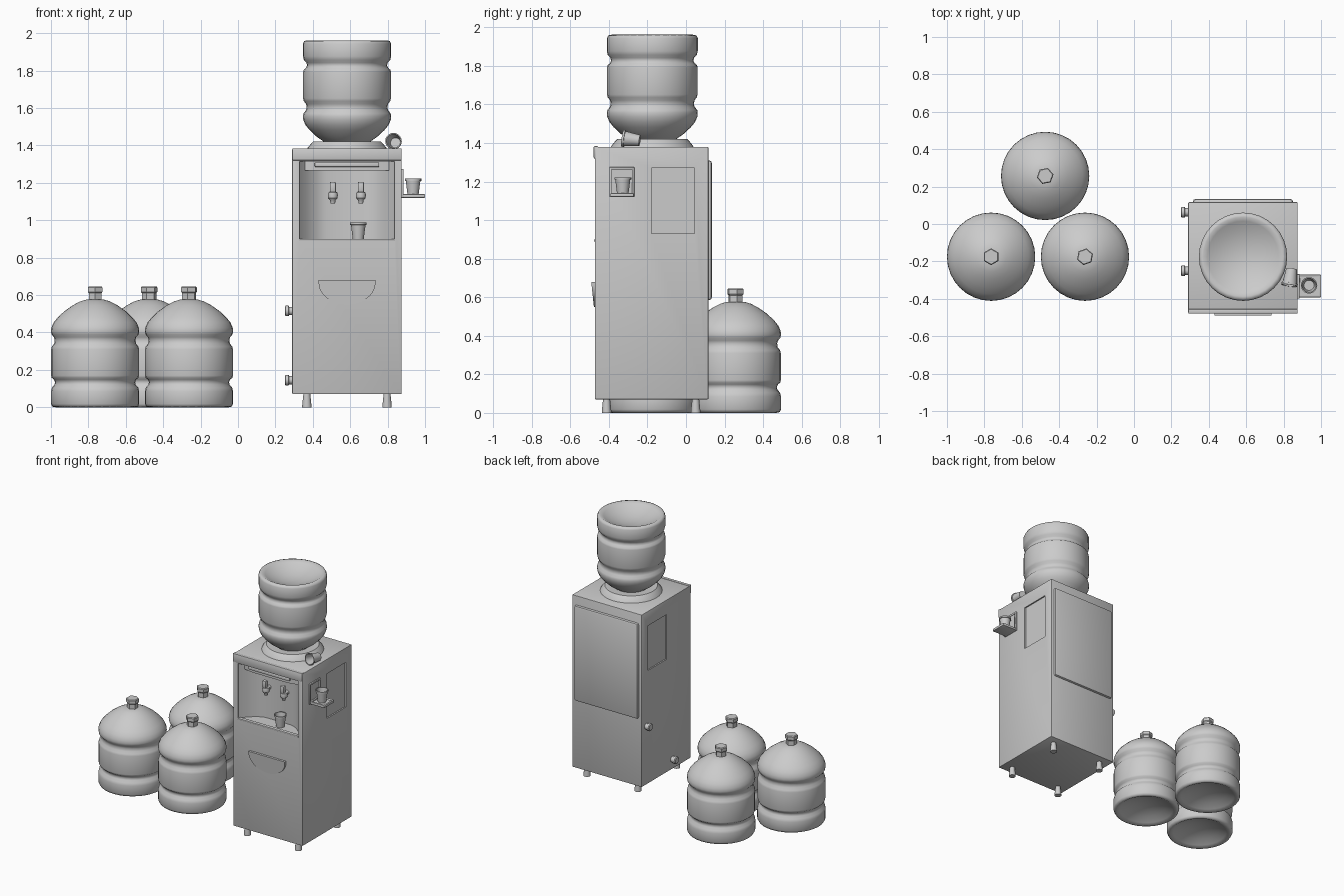
import bpy, bmesh, math
from mathutils import Matrix, Vector

if "Cube" in bpy.data.objects:
    bpy.data.objects.remove(bpy.data.objects["Cube"])


def finish(name, bm, angle=35):
    bmesh.ops.recalc_face_normals(bm, faces=bm.faces)
    me = bpy.data.meshes.new(name)
    bm.to_mesh(me)
    bm.free()
    ob = bpy.data.objects.new(name, me)
    bpy.context.collection.objects.link(ob)
    bpy.ops.object.select_all(action='DESELECT')
    bpy.context.view_layer.objects.active = ob
    ob.select_set(True)
    if angle:
        bpy.ops.object.shade_smooth_by_angle(angle=math.radians(angle))
    return ob


def lathe(name, profile, loc=(0, 0, 0), seg=32, rot=None, angle=35):
    """Revolve (radius, z) points around z; radius 0 closes the end."""
    bm = bmesh.new()
    rings = []
    for r, z in profile:
        n = 1 if r == 0 else seg
        rings.append([bm.verts.new((r * math.cos(2 * math.pi * i / seg),
                                    r * math.sin(2 * math.pi * i / seg), z)) for i in range(n)])
    for a, b in zip(rings, rings[1:]):
        for i in range(seg):
            j = (i + 1) % seg
            f = [a[i % len(a)], a[j % len(a)], b[j % len(b)], b[i % len(b)]]
            bm.faces.new(list(dict.fromkeys(f)))
    m = Matrix.Translation(loc) @ (rot or Matrix())
    bmesh.ops.transform(bm, matrix=m, verts=bm.verts)
    return finish(name, bm, angle)


def box(name, lo, hi, bevel=0):
    lo, hi = Vector(lo), Vector(hi)
    bm = bmesh.new()
    bmesh.ops.create_cube(bm, size=1)
    for v in bm.verts:
        v.co = Vector([(lo[k] + hi[k]) / 2 + v.co[k] * (hi[k] - lo[k]) for k in range(3)])
    if bevel:
        bmesh.ops.bevel(bm, geom=bm.edges[:], offset=bevel, segments=2, affect='EDGES', profile=0.5)
    return finish(name, bm, 35)


def prism(name, pts, z0, z1):
    """Extrude an (x, y) outline between two heights."""
    bm = bmesh.new()
    f = bm.faces.new([bm.verts.new((x, y, z0)) for x, y in pts])
    ext = bmesh.ops.extrude_face_region(bm, geom=[f])
    bmesh.ops.translate(bm, vec=(0, 0, z1 - z0),
                        verts=[v for v in ext['geom'] if isinstance(v, bmesh.types.BMVert)])
    return finish(name, bm, 35)


def cut(ob, cutter):
    cutter.hide_render = True
    mod = ob.modifiers.new("cut", 'BOOLEAN')
    mod.operation, mod.solver, mod.object = 'DIFFERENCE', 'EXACT', cutter
    bpy.context.view_layer.objects.active = ob
    bpy.ops.object.modifier_apply(modifier=mod.name)
    bpy.data.objects.remove(cutter)


CX, CY = 0.583, -0.175

# Cabinet with curved tap alcove and shallow side panels
cabinet = box("cabinet", (0.29, -0.473, 0.07), (0.875, 0.117, 1.38), 0.006)
half = [(0.253, -0.50), (0.253, -0.465), (0.22, -0.42), (0.165, -0.37), (0.11, -0.348)]
alcove = [(CX - x, y) for x, y in half] + [(CX + x, y) for x, y in reversed(half)]
cut(cabinet, prism("alcove_cutter", alcove, 0.895, 1.315))
for x in (0.29, 0.875):
    cut(cabinet, box("side_panel_cutter", (x - 0.01, -0.18, 0.93), (x + 0.01, 0.045, 1.27)))
bpy.ops.object.select_all(action='DESELECT')
cabinet.select_set(True)
bpy.context.view_layer.objects.active = cabinet
bpy.ops.object.shade_smooth_by_angle(angle=math.radians(30))

# Front lip, alcove canopy, drip ledge and back panel
box("top_lip", (0.29, -0.479, 1.32), (0.875, -0.455, 1.384), 0.005)
canopy = [(CX - 0.225, -0.435), (CX - 0.15, -0.45), (CX + 0.15, -0.45), (CX + 0.225, -0.435),
          (CX + 0.165, -0.36), (CX - 0.165, -0.36)]
prism("alcove_canopy", canopy, 1.265, 1.32)
box("canopy_bar", (0.41, -0.462, 1.285), (0.755, -0.44, 1.31), 0.005)
box("drip_ledge", (0.325, -0.477, 0.888), (0.84, -0.45, 0.9), 0.003)
box("back_panel", (0.315, 0.10, 0.585), (0.85, 0.134, 1.31), 0.014)

# Scooped door handle: half ellipse leaning outward at the top
bm = bmesh.new()
N = 20
front, back = [], []
for i in range(N + 1):
    a = math.pi + math.pi * i / N
    x, s = CX + 0.152 * math.cos(a), -math.sin(a)
    z = 0.665 - 0.115 * s
    front.append(bm.verts.new((x, -0.490 + 0.012 * s, z)))
    back.append(bm.verts.new((x, -0.465, z)))
tops = [bm.verts.new((CX + sx * 0.152, y, 0.68)) for sx, y in ((-1, -0.490), (1, -0.490), (1, -0.465), (-1, -0.465))]
bm.faces.new(front + [tops[1], tops[0]])
bm.faces.new(back + [tops[2], tops[3]])
for i in range(N):
    bm.faces.new((front[i], front[i + 1], back[i + 1], back[i]))
bm.faces.new(tops)
bm.faces.new((front[0], back[0], tops[3], tops[0]))
bm.faces.new((front[-1], back[-1], tops[2], tops[1]))
finish("door_handle", bm)

# Feet
for x in (0.368, 0.797):
    for y in (-0.412, 0.05):
        lathe("foot", [(0, 0), (0.025, 0), (0.025, 0.008), (0.018, 0.075), (0, 0.075)], (x, y, 0), 12)

# Bottle seat collar
lathe("bottle_collar", [(0.217, 1.375), (0.21, 1.388), (0.192, 1.41), (0.182, 1.42), (0.16, 1.42), (0, 1.40)],
      (CX, CY, 0), 40)

# Bottles: one upside down on the cabinet, three on the floor
bottle = [(0, 0.062), (0.07, 0.056), (0.14, 0.036), (0.19, 0.012), (0.212, 0.0), (0.229, 0.004),
          (0.236, 0.018), (0.236, 0.085), (0.231, 0.105), (0.217, 0.12), (0.214, 0.135), (0.22, 0.148),
          (0.232, 0.158), (0.235, 0.17), (0.235, 0.31), (0.231, 0.325), (0.219, 0.34), (0.216, 0.36),
          (0.22, 0.375), (0.233, 0.39), (0.236, 0.405), (0.234, 0.425), (0.222, 0.453), (0.2, 0.48),
          (0.165, 0.513), (0.12, 0.545), (0.08, 0.566), (0.05, 0.575), (0, 0.577)]
cap = [(0, 0.56), (0.039, 0.56), (0.039, 0.61), (0.045, 0.617), (0.045, 0.64), (0.04, 0.646), (0, 0.646)]
lathe("dispenser_bottle", bottle, (CX, CY, 1.962), 32, Matrix.Rotation(math.pi, 4, 'X'), 60)
for k, (x, y) in enumerate(((-0.764, -0.175), (-0.262, -0.175), (-0.475, 0.257))):
    lathe("spare_bottle", bottle, (x, y, 0), 32, None, 60)
    lathe("bottle_cap", cap, (x, y, 0), 6, Matrix.Rotation(math.radians((30, 20, 10)[k]), 4, 'Z'), 20)

# Side knobs on the left
knob = [(0, 0), (0.022, 0), (0.022, 0.018), (0.028, 0.02), (0.028, 0.036), (0.022, 0.041), (0, 0.041)]
for y, z in ((0.063, 0.515), (-0.25, 0.145)):
    lathe("drain_knob", knob, (0.291, y, z), 16, Matrix.Rotation(-math.pi / 2, 4, 'Y'))

# Taps: stem from the wall, body, spout and lever
for x in (0.507, 0.657):
    lathe("tap_stem", [(0, 0), (0.016, 0), (0.016, 0.05), (0, 0.05)], (x, -0.34, 1.135), 12,
          Matrix.Rotation(math.pi / 2, 4, 'X'))
    lathe("tap_body", [(0, 1.09), (0.012, 1.09), (0.015, 1.107), (0.025, 1.118), (0.027, 1.135),
                       (0.024, 1.148), (0.012, 1.156), (0.01, 1.165), (0, 1.165)], (x, -0.388, 0), 14)
    box("tap_lever", (x - 0.016, -0.415, 1.15), (x + 0.016, -0.385, 1.205), 0.006)

# Cup holder: framed plate and tray on the right
plate = box("holder_plate", (0.865, -0.398, 1.12), (0.885, -0.268, 1.275), 0.003)
cut(plate, box("plate_cutter", (0.877, -0.386, 1.14), (0.9, -0.28, 1.263)))
tray = box("holder_tray", (0.875, -0.392, 1.12), (1.0, -0.27, 1.14), 0.005)
cut(tray, box("tray_cutter", (0.888, -0.38, 1.132), (0.988, -0.282, 1.16)))

# Paper cups: in the holder, in the alcove, and tipped over on top
cup = [(0, 0), (0.029, 0), (0.039, 0.078), (0.044, 0.079), (0.044, 0.09), (0.038, 0.09), (0.027, 0.007), (0, 0.007)]
lathe("holder_cup", cup, (0.936, -0.328, 1.132), 20)
lathe("alcove_cup", cup, (0.643, -0.41, 0.897), 20)
tip = Matrix.Rotation(math.radians(-8), 4, 'Z') @ Matrix.Rotation(math.radians(83), 4, 'X')
lathe("tipped_cup", cup, (0.843, -0.24, 1.413), 20, tip)
